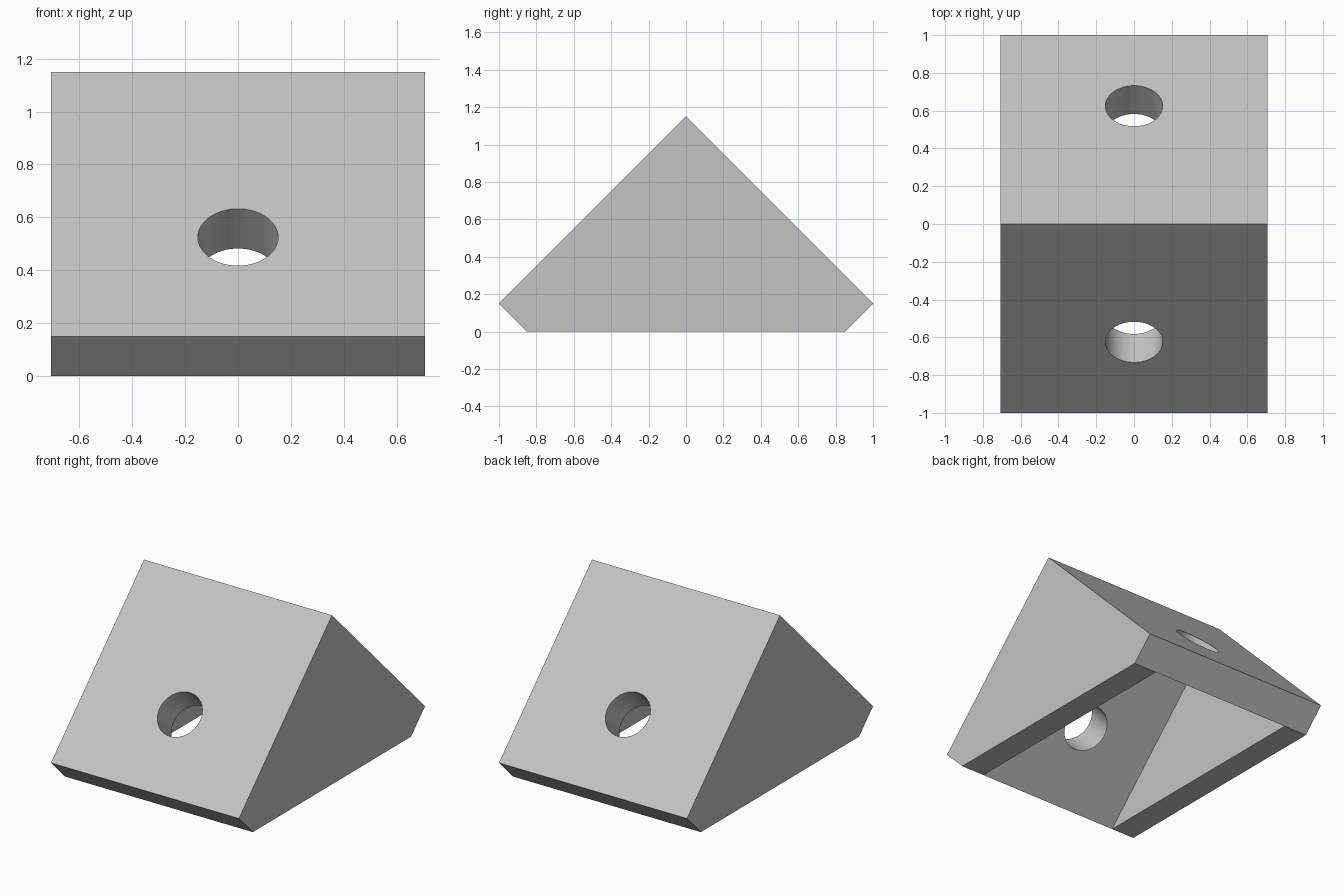
import bpy
import math

if "Cube" in bpy.data.objects:
    bpy.data.objects.remove(bpy.data.objects["Cube"])

HALF_WIDTH = 0.707    # half of the bracket's width
WALL = 0.175          # thickness of the side walls
HOLE_RADIUS = 0.152

grey = bpy.data.materials.new("light grey")
grey.diffuse_color = (0.55, 0.55, 0.55, 1)
grey.use_nodes = True
grey.node_tree.nodes["Principled BSDF"].inputs["Base Color"].default_value = grey.diffuse_color


def prism(name, profile, half_width):
    """Extrude a (y, z) profile along x, centred on x = 0."""
    n = len(profile)
    verts = [(x, y, z) for x in (-half_width, half_width) for y, z in profile]
    faces = [tuple(reversed(range(n))), tuple(range(n, 2 * n))]
    faces += [(i, (i + 1) % n, n + (i + 1) % n, n + i) for i in range(n)]
    mesh = bpy.data.meshes.new(name)
    mesh.from_pydata(verts, [], faces)
    mesh.materials.append(grey)
    obj = bpy.data.objects.new(name, mesh)
    bpy.context.collection.objects.link(obj)
    return obj


# Solid corner body with chamfered feet
bracket = prism("corner_bracket",
                [(-0.85, 0), (0.85, 0), (1, 0.15), (0, 1.15), (-1, 0.15)],
                HALF_WIDTH)

# Triangular hollow, open at the bottom, between the two side walls
cutters = [prism("hollow_cutter", [(-0.95, -0.1), (0.95, -0.1), (0, 0.85)],
                 HALF_WIDTH - WALL)]

# Screw holes square to each sloping plate
for side in (-1, 1):
    bpy.ops.mesh.primitive_cylinder_add(
        vertices=64, radius=HOLE_RADIUS, depth=0.4,
        location=(0, side * 0.55, 0.45),
        rotation=(-side * math.pi / 4, 0, 0))
    hole = bpy.context.object
    hole.name = "screw_hole_cutter"
    hole.data.materials.append(grey)
    cutters.append(hole)

# Cut, apply, then remove the cutters
bpy.context.view_layer.objects.active = bracket
for cutter in cutters:
    cutter.hide_render = True
    cut = bracket.modifiers.new("cut", 'BOOLEAN')
    cut.operation = 'DIFFERENCE'
    cut.solver = 'EXACT'
    cut.object = cutter
    bpy.ops.object.modifier_apply(modifier=cut.name)
    bpy.data.objects.remove(cutter)

# Smooth hole walls, sharp edges elsewhere
bpy.ops.object.select_all(action='DESELECT')
bracket.select_set(True)
bpy.context.view_layer.objects.active = bracket
bpy.ops.object.shade_smooth_by_angle(angle=math.radians(30))
